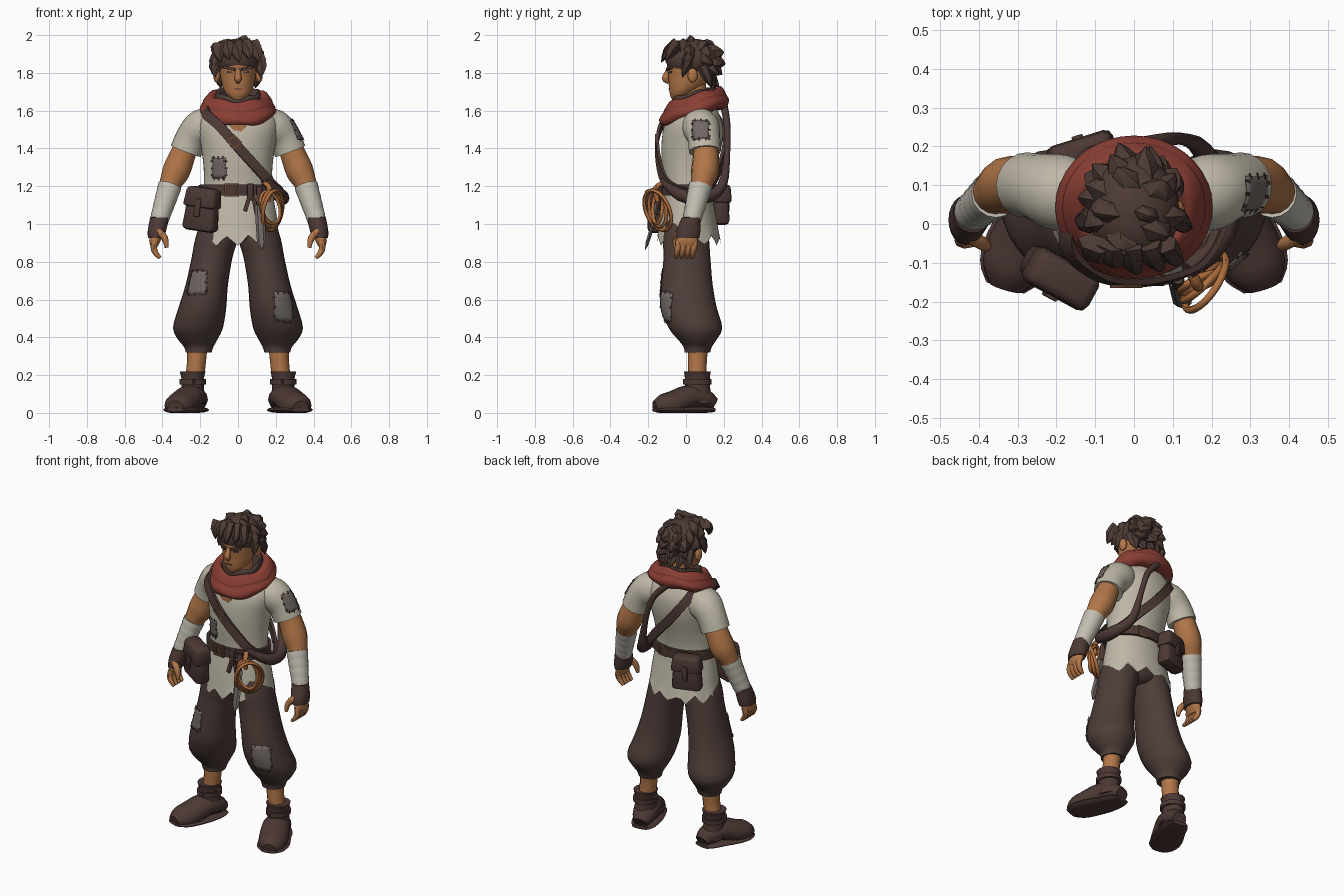
import bpy, bmesh, math, random
from mathutils import Vector, Matrix, Euler

random.seed(4)
if "Cube" in bpy.data.objects:
    bpy.data.objects.remove(bpy.data.objects["Cube"], do_unlink=True)


def material(name, *rgb):
    mat = bpy.data.materials.new(name)
    mat.use_nodes = True
    mat.diffuse_color = (*rgb, 1)
    mat.node_tree.nodes["Principled BSDF"].inputs["Base Color"].default_value = (*rgb, 1)
    return mat


SKIN = material("skin", .44, .18, .065)
LINEN = material("linen", .52, .48, .39)
TROUSER = material("brown_cloth", .076, .047, .041)
HAIR = material("dark_hair", .076, .044, .036)
RED = material("red_cloth", .25, .048, .034)
LEATHER = material("leather", .072, .04, .035)
GREY = material("grey_cloth", .16, .135, .125)
ROPE = material("rope", .44, .16, .048)
BANDAGE = material("bandage", .54, .51, .44)
BRONZE = material("bronze", .13, .06, .03)


# Geometry helpers: each returns a (verts, faces) pair
def spline(rows, k=3, closed=False):
    n, out = len(rows), []
    get = lambda i: rows[i % n] if closed else rows[max(0, min(n - 1, i))]
    for i in range(n if closed else n - 1):
        quad = list(zip(get(i - 1), get(i), get(i + 1), get(i + 2)))
        for t in (j / k for j in range(k)):
            out.append(tuple(b + .5 * t * (c - a + t * (2*a - 5*b + 4*c - d + t * (3*b - a - 3*c + d)))
                             for a, b, c, d in quad))
    return out if closed else out + [rows[-1]]


def skin(rings, closed=False, caps=True, wrap=True):
    n, m = len(rings[0]), len(rings)
    faces = [(i*n + j, i*n + (j+1) % n, (i+1) % m * n + (j+1) % n, (i+1) % m * n + j)
             for i in range(m if closed else m - 1) for j in range(n if wrap else n - 1)]
    if caps and not closed:
        faces += [tuple(range(n)), tuple(range((m - 1) * n, m * n))]
    return [Vector(p) for ring in rings for p in ring], faces


def loft(rows, n=24, caps=True):
    """Horizontal ellipses: x, y, z, x radius, y radius."""
    turn = [math.tau * j / n for j in range(n)]
    return skin([[(x + a * math.cos(t), y + b * math.sin(t), z) for t in turn]
                 for x, y, z, a, b in spline(rows)], caps=caps)


def tangents(pts, closed):
    n = len(pts)
    for i in range(n):
        a, b = (i - 1, (i + 1) % n) if closed else (max(i - 1, 0), min(i + 1, n - 1))
        yield (pts[b] - pts[a]).normalized()


def tube(rows, n=12, ref=(0, 1, 0), closed=False, k=3, flat=1):
    """Round sections along a path: x, y, z, radius."""
    rows = spline(rows, k, closed)
    pts, rings = [Vector(r[:3]) for r in rows], []
    for p, t, row in zip(pts, tangents(pts, closed), rows):
        u = t.cross(Vector(ref)).normalized()
        v = u.cross(t) * flat
        rings.append([p + row[3] * (u * math.cos(a) + v * math.sin(a))
                      for a in (math.tau * j / n for j in range(n))])
    return skin(rings, closed)


def band(pts, width, thick, lift=0):
    """Closed flat strap whose face looks away from the body axis."""
    pts, rings = [Vector(p) for p in spline(pts, 4, True)], []
    for p, t in zip(pts, tangents(pts, True)):
        side = t.cross(Vector((p.x, p.y - .03, lift * (p.z - 1.35)))).normalized() * width / 2
        out = side.cross(t).normalized() * thick / 2
        rings.append([p + side + out, p - side + out, p - side - out, p + side - out])
    return skin(rings, True)


def place(x, y, z, yaw=0, tilt=0):
    return Matrix.Translation((x, y, z)) @ Euler((0, tilt, yaw)).to_matrix().to_4x4()


def block(size, matrix, bevel=0, taper=1):
    bm = bmesh.new()
    bmesh.ops.create_cube(bm, size=1)
    for v in bm.verts:
        v.co = Vector(c * s for c, s in zip(v.co, size))
        if v.co.z > 0:
            v.co.x *= taper
            v.co.y *= taper
    if bevel:
        bmesh.ops.bevel(bm, geom=bm.edges[:], offset=bevel, segments=2, profile=.5, affect='EDGES')
    bm.verts.index_update()
    geo = [matrix @ v.co for v in bm.verts], [tuple(v.index for v in f.verts) for f in bm.faces]
    bm.free()
    return geo


def ball(centre, radii):
    (x, y, z), (a, b, c) = centre, radii
    steps = [math.pi * (i / 8 - .5) for i in range(9)]
    return loft([(x, y, z + c * math.sin(t), a * math.cos(t) + .001, b * math.cos(t) + .001) for t in steps])


def frame(m, w, h, t=.012):
    sides = [(x, 0, t, h) for x in (-w / 2, w / 2)] + [(0, z, w + t, t) for z in (-h / 2, h / 2)]
    return [block((a, t, b), m @ Matrix.Translation((x, 0, z))) for x, z, a, b in sides]


def make(name, mat, *parts, angle=45):
    verts, faces = [], []
    for vs, fs in parts:
        faces += [tuple(i + len(verts) for i in f) for f in fs]
        verts += vs
    mesh = bpy.data.meshes.new(name)
    mesh.from_pydata(verts, [], faces)
    bm = bmesh.new()
    bm.from_mesh(mesh)
    bmesh.ops.recalc_face_normals(bm, faces=bm.faces[:])
    bm.to_mesh(mesh)
    bm.free()
    mesh.materials.append(mat)
    mesh.shade_smooth()
    mesh.set_sharp_from_angle(angle=math.radians(angle))
    obj = bpy.data.objects.new(name, mesh)
    bpy.context.collection.objects.link(obj)
    return obj


def pair(name, mat, *parts, angle=45):
    mirrored = [([Vector((-v.x, v.y, v.z)) for v in vs], fs) for vs, fs in parts]
    return make("left_" + name, mat, *parts, angle=angle), make("right_" + name, mat, *mirrored, angle=angle)


# Boots, ankles and baggy trousers
foot = [(.215, .148, .045, .045), (.225, .1, .07, .068), (.252, .02, .085, .08),
        (.292, -.06, .05, .086), (.318, -.122, .038, .076), (.332, -.165, .03, .042)]
upper, faces = tube(foot, 14, (0, 0, 1), flat=.8)
pair("boot", LEATHER, ([Vector((v.x, v.y, max(v.z, .015))) for v in upper], faces),
     loft([(.238, .06, .05, .07, .085), (.24, .06, .13, .06, .068), (.24, .06, .185, .06, .066),
           (.24, .06, .22, .069, .072)]),
     band([(.24 + .064 * math.cos(a * math.pi / 4), .06 + .07 * math.sin(a * math.pi / 4), .165)
           for a in range(8)], .028, .012))
sole, faces = tube([(x, y, .016, r + .008) for x, y, z, r in foot], 14, (0, 0, 1), flat=.22)
pair("boot_sole", LEATHER, ([Vector((v.x, v.y, max(v.z, 0))) for v in sole], faces))
pair("ankle", SKIN, tube([(.23, .06, .18, .05), (.22, .06, .27, .05), (.215, .065, .37, .055)]))
legs = pair("trouser_leg", TROUSER, loft([
    (.208, .06, .32, .068, .068), (.208, .062, .35, .078, .075), (.213, .06, .385, .102, .1), (.212, .05, .45, .132, .142),
    (.188, .015, .56, .126, .147), (.165, .005, .68, .112, .136), (.138, .005, .82, .108, .124),
    (.115, 0, .92, .112, .122), (.1, 0, 1.02, .095, .11)]), angle=60)
make("trouser_seat", TROUSER, loft([(0, 0, .905, .07, .08), (0, 0, .95, .16, .115), (0, 0, 1.1, .17, .115)]))

# Shirt with ragged hem and short sleeves
body, faces = loft([(0, .015, .9, .222, .17), (0, .01, 1.05, .203, .147), (0, .01, 1.18, .183, .128),
                    (0, .015, 1.3, .182, .142), (0, .03, 1.42, .198, .16), (0, .04, 1.52, .215, .155),
                    (0, .05, 1.585, .19, .125), (0, .055, 1.64, .1, .09)], 48, caps=False)
for j, v in enumerate(body[:48]):
    v.z += (-.012, .012, .035, .012)[j % 4] * random.uniform(.4, 1.4)
shirt = make("shirt", LINEN, (body, faces), angle=60)
sleeves = pair("sleeve", LINEN, tube([(.11, .06, 1.53, .085), (.19, .08, 1.51, .099), (.245, .095, 1.455, .086),
                                      (.276, .1, 1.385, .085)], 20), angle=60)

# Arms, bandages, gloves and hands
pair("arm", SKIN, tube([(.26, .1, 1.45, .06), (.295, .105, 1.36, .068), (.327, .1, 1.28, .073),
                        (.355, .085, 1.22, .06), (.375, .07, 1.16, .05)], 16))
top, wrist = Vector((.36, .077, 1.205)), Vector((.417, .03, 1.02))
pair("forearm_bandage", BANDAGE, tube([(*top.lerp(wrist, i / 8), .062 - .0017 * i + .0015 * (i % 2))
                                       for i in range(9)], 16, k=2), angle=35)
pair("glove", LEATHER, loft([(.415, .03, 1.035, .05, .052), (.422, .02, 1, .05, .057),
                             (.43, .012, .96, .048, .064), (.435, .008, .925, .042, .062)]))
fingers = [tube([(.44, y, .91, .018), (.446, y - .005, .875, .017), (.435, y - .01, .845, .015),
                 (.412, y - .012, .82, .009)], 8) for y in (-.038, -.01, .018, .046)]
thumb = tube([(.425, -.03, .965, .02), (.388, -.052, .925, .018), (.378, -.058, .875, .01)], 8)
pair("hand", SKIN, loft([(.43, .01, .95, .035, .05), (.44, .005, .91, .03, .056), (.443, .003, .88, .018, .05)]),
     thumb, *fingers)

# Head and face
make("neck", SKIN, loft([(0, .05, 1.53, .065, .065), (0, .04, 1.74, .058, .065)]))
make("open_collar", SKIN, block((.06, .004, .06), place(0, -.121, 1.515) @ Euler((.1, math.pi / 4, 0)).to_matrix().to_4x4()))
make("head", SKIN, loft([(0, -.045, 1.66, .03, .03), (0, -.03, 1.685, .06, .055), (0, -.005, 1.72, .08, .085),
                         (0, .02, 1.78, .094, .115), (0, .03, 1.84, .1, .13), (0, .035, 1.9, .1, .125),
                         (0, .035, 1.96, .05, .07)]),
     tube([(0, -.09, 1.825, .01), (0, -.106, 1.78, .018), (0, -.106, 1.765, .018), (0, -.09, 1.75, .01)], 8))
pair("ear", SKIN, ball((.112, .035, 1.787), (.018, .025, .038)))
pair("eyebrow", HAIR, block((.062, .018, .015), place(.045, -.088, 1.824, .35, -.2)))
pair("eye", HAIR, block((.032, .009, .009), place(.043, -.084, 1.804, .35, -.1)))
make("mouth", LEATHER, block((.036, .008, .005), place(0, -.089, 1.715)))

# Hair: a smooth cap with broad pointed locks around it
centre, radii = Vector((0, .035, 1.872)), Vector((.116, .14, .11))


def lock(base, tip, r):
    base, tip = Vector(base), Vector(tip)
    tip.z = min(tip.z, 2)
    mid = base.lerp(tip, .5) + (base - centre).normalized() * .012
    return tube([(*base, r), (*mid, r * .75), (*tip, .002)], 6, (.3, .9, .1), k=2, flat=.65)


locks = [lock((.02, .03, 1.93), (.04, .02, 2), .045)]
for h, count in ((.72, 5), (.36, 9), (-.02, 11), (-.38, 9)):
    w = math.sqrt(1 - h * h)
    for a in (math.tau * (i + 2 * h) / count for i in range(count)):
        d = Vector((w * math.cos(a), w * math.sin(a), h))
        if d.y < .2 and h < .1 or d.y < -.5 and h < .5:
            continue
        shell = Vector(p * q for p, q in zip(d, radii))
        sweep = Vector((-d.y, d.x, h - 1)) * .022
        locks.append(lock(centre + shell * .5, centre + shell * random.uniform(1.2, 1.3) + sweep, .065))
locks += [lock((x, -.05, 1.945), (x * 1.15 + .025, -.137 + abs(x) * .4, 1.855 + .015 * (i % 2)), .048)
          for i, x in enumerate((-.1, -.06, -.015, .035, .075))]
locks += [lock((x, .02, 1.88), (x * 1.2, -.02, z), .045) for x in (-.1, .1) for z in (1.775, 1.83)]
locks += [lock((x, .09, 1.83), (x * 1.15, .175 - abs(x) * .5, 1.72), .048) for x in (-.08, -.04, 0, .04, .08)]
make("hair", HAIR, ball(centre, radii), *locks, angle=35)

# Scarf: a folded ring that dips at the front
def drape(geo):
    for v in geo[0]:
        a = math.atan2(v.y - .045, v.x)
        v.z += .29 * (v.y - .045) + .006 * math.sin(5 * a + 30 * v.z)
    return geo


make("scarf", RED, drape(loft([(0, .04, 1.57, .13, .13), (0, .04, 1.572, .18, .17), (0, .043, 1.605, .203, .185),
                               (0, .045, 1.64, .185, .165), (0, .045, 1.65, .182, .162), (0, .045, 1.685, .15, .138),
                               (0, .045, 1.675, .122, .118), (0, .045, 1.61, .09, .09)], 36)), angle=60)
make("scarf_lining", TROUSER, drape(loft([(0, .045, 1.62, .112, .112), (0, .045, 1.69, .118, .116),
                                          (0, .045, 1.697, .1, .1), (0, .045, 1.64, .08, .08)])))

# Belt, shoulder strap and the hanging sling
make("belt", LEATHER, band([(.194 * math.cos(i * math.pi / 6), .01 + .141 * math.sin(i * math.pi / 6), 1.18)
                            for i in range(12)], .058, .016))
make("belt_buckle", BRONZE, *frame(place(-.035, -.141, 1.18, -.08), .06, .055))
make("belt_rear_buckle", BRONZE, *frame(place(.06, .147, 1.18, -.12), .045, .055))
make("belt_ties", LEATHER, block((.035, .03, .09), place(.065, -.145, 1.17), .008),
     block((.022, .012, .09), place(.05, -.15, 1.11, 0, .3)), block((.022, .012, .1), place(.09, -.15, 1.1, 0, -.2)))
make("shoulder_strap", LEATHER, band([
    (-.15, .06, 1.62), (-.17, -.06, 1.585), (-.1, -.13, 1.52), (-.02, -.152, 1.43), (.08, -.143, 1.32),
    (.17, -.105, 1.22), (.225, 0, 1.165), (.19, .1, 1.18), (.1, .17, 1.28), (-.02, .202, 1.41),
    (-.12, .18, 1.54)], .052, .016, lift=.5))
make("strap_buckle", BRONZE, *frame(place(-.02, -.16, 1.435, 0, .8), .055, .045, .01))
make("sling", LEATHER, tube([(.14, -.12, 1.23, .022), (.225, -.03, 1.155, .034), (.23, .09, 1.14, .036),
                             (.175, .19, 1.2, .026), (.13, .218, 1.38, .016), (.08, .217, 1.53, .018),
                             (-.01, .2, 1.63, .02)], ref=(1, 0, 0)))

# Pouches on the belt
for name, spot, size in (("front_pouch", place(-.19, -.135, 1.075, -.5, .13), 1.08),
                         ("back_pouch", place(-.13, .172, 1.1, -2.84), 1)):
    m = spot @ Matrix.Scale(size, 4)
    make(name, LEATHER, block((.18, .085, .21), m, .025, .84),
         block((.182, .098, .1), m @ Matrix.Translation((0, -.004, .06)), .02, .88),
         block((.03, .014, .09), m @ Matrix.Translation((0, -.052, .01)), .004))

# Rope coil and sheathed blade
coils = []
for i in (-1, 0, 1):
    u, v = Vector((.05, .045 + .02 * i, 0)), Vector((.016 * i, -.012 - .018 * i, .095 + .01 * i))
    turns = [math.tau * j / 16 for j in range(16)]
    coils.append(tube([(*(Vector((.178 + .006 * i, -.15, 1.08 - .008 * i)) + u * math.cos(a) + v * math.sin(a)), .01)
                       for a in turns], 8, u.cross(v), True, 2))
make("rope_coil", ROPE, *coils, tube([(.14, -.11, 1.22, .013), (.165, -.16, 1.19, .015), (.16, -.15, 1.12, .012)], 8))
make("blade", GREY, tube([(.115, -.155, 1.1, .026), (.12, -.18, .98, .025), (.125, -.205, .9, .024),
                          (.128, -.215, .865, .005)], 6, k=1, flat=.45), angle=25)
make("blade_handle", LEATHER, tube([(.113, -.14, 1.2, .016), (.115, -.155, 1.1, .018)], 8))


# Cloth patches with stitches, laid over the garments
def patch(name, target, spot, facing, w, h):
    m = Matrix.Translation(spot) @ Vector(facing).to_track_quat('Z', 'Y').to_matrix().to_4x4()
    steps = [i / 6 - .5 for i in range(7)]
    jag = lambda: random.uniform(-.004, .004)
    cloth = make(name, GREY, skin([[m @ Vector((u * w + jag(), v * h + jag(), 0)) for u in steps] for v in steps],
                                  caps=False, wrap=False))
    marks = [block((.018, .006, .002), m @ Matrix.Translation((s * w / 2, v * h, 0))) for s in (-1, 1) for v in steps[1:6:2]]
    marks += [block((.006, .018, .002), m @ Matrix.Translation((u * w, s * h / 2, 0))) for s in (-1, 1) for u in steps[1:6:2]]
    for obj, gap in ((cloth, .004), (make(name + "_stitches", TROUSER, *marks), .007)):
        wrap = obj.modifiers.new("lay_on_cloth", 'SHRINKWRAP')
        wrap.target, wrap.offset, wrap.wrap_mode = target, gap, 'ABOVE_SURFACE'
        solid = obj.modifiers.new("thickness", 'SOLIDIFY')
        solid.thickness, solid.offset = .003, 0


patch("sleeve_patch", sleeves[0], (.315, .075, 1.5), (.9, -.1, .4), .1, .11)
patch("shirt_patch", shirt, (-.105, -.11, 1.295), (-.4, -1, 0), .085, .11)
patch("right_leg_patch", legs[1], (-.22, -.11, .69), (-.45, -1, 0), .115, .13)
patch("left_leg_patch", legs[0], (.245, -.11, .56), (.5, -1, 0), .115, .16)
